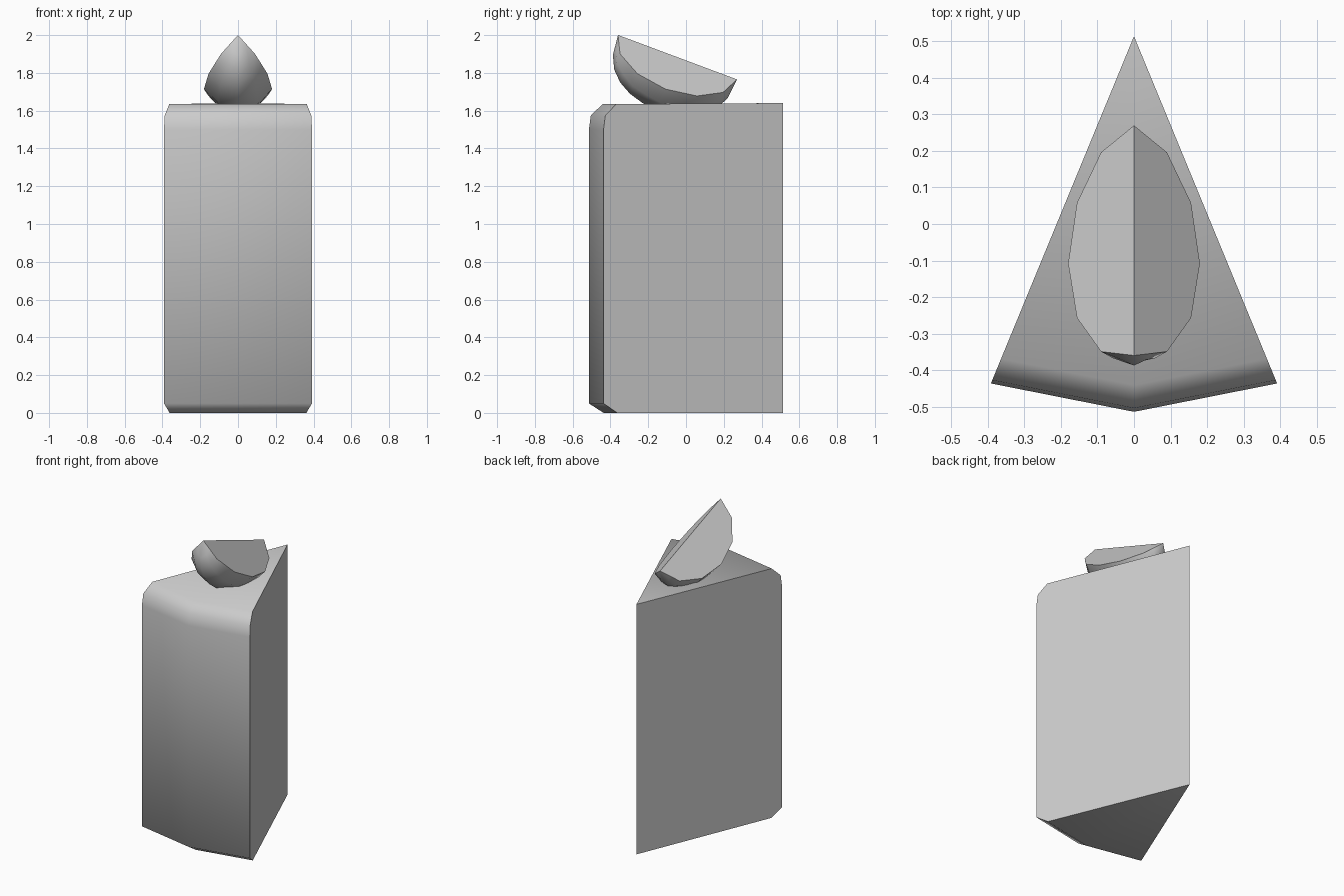
import bpy, bmesh
from math import sin, cos, pi, radians, floor
from mathutils import Vector

cube = bpy.data.objects.get("Cube")
if cube:
    bpy.data.objects.remove(cube, do_unlink=True)

# One plain grey for every part
grey = bpy.data.materials.new("plain_grey")
grey.use_nodes = True
colour = (0.6, 0.6, 0.6, 1)
grey.diffuse_color = colour
grey.node_tree.nodes["Principled BSDF"].inputs["Base Color"].default_value = colour


def make_object(name, bm, angle):
    bmesh.ops.remove_doubles(bm, verts=bm.verts, dist=0.0005)
    bmesh.ops.recalc_face_normals(bm, faces=bm.faces)
    mesh = bpy.data.meshes.new(name)
    bm.to_mesh(mesh)
    bm.free()
    mesh.materials.append(grey)
    obj = bpy.data.objects.new(name, mesh)
    bpy.context.collection.objects.link(obj)
    bpy.ops.object.select_all(action='DESELECT')
    obj.select_set(True)
    bpy.context.view_layer.objects.active = obj
    bpy.ops.object.shade_smooth_by_angle(angle=radians(angle))
    return obj


def strip_faces(bm, rows):
    # Join neighbouring rows of vertices with quads
    for a, b in zip(rows, rows[1:]):
        for i in range(len(a) - 1):
            bm.faces.new((a[i], a[i + 1], b[i + 1], b[i]))


# Wedge body: a rounded profile spun in two steps about the back edge
profile = [(0, 0), (0.95, 0), (1.028, 0.05), (1.028, 1.5),
           (1.018, 1.575), (0.955, 1.635), (0, 1.64)]
bm = bmesh.new()
rows = []
for a in (-22.4, 0, 22.4):
    a = radians(a)
    rows.append([bm.verts.new((r * sin(a), 0.514 - r * cos(a), z)) for r, z in profile])
strip_faces(bm, rows)
bm.faces.new(rows[0])
bm.faces.new(rows[-1])
make_object("wedge_body", bm, 65)

# Fruit segment: two flat cut faces meeting on a tilted ridge, with a round rind
centre = Vector((0, -0.045, 1.883))
along = Vector((0, 0.937, -0.35))
down = Vector((0, -0.35, -0.937))
side = Vector((1, 0, 0))
STEPS, HALF, EDGE, DEPTH = 12, 0.336, 0.255, 0.30


def edge_point(i):
    # Cut edge has six straight pieces
    k = floor(i / 2)
    f = i / 2 - k
    p, q = k * pi / 6, (k + 1) * pi / 6
    return (HALF * (cos(p) * (1 - f) + cos(q) * f),
            EDGE * (sin(p) * (1 - f) + sin(q) * f))


bm = bmesh.new()
rows = []
for j in range(-2, 3):
    a, w = j * pi / 8, abs(j) / 2
    row = []
    for i in range(STEPS + 1):
        t = i * pi / STEPS
        eu, er = edge_point(i)
        mu, mr = HALF * cos(t), DEPTH * max(sin(t), 0) ** 0.75
        u, r = mu + (eu - mu) * w, mr + (er - mr) * w
        row.append(bm.verts.new(centre + along * u + down * (r * cos(a)) + side * (r * sin(a))))
    rows.append(row)
strip_faces(bm, rows)
bm.faces.new(rows[0])
bm.faces.new(rows[-1])
make_object("fruit_segment", bm, 50)
